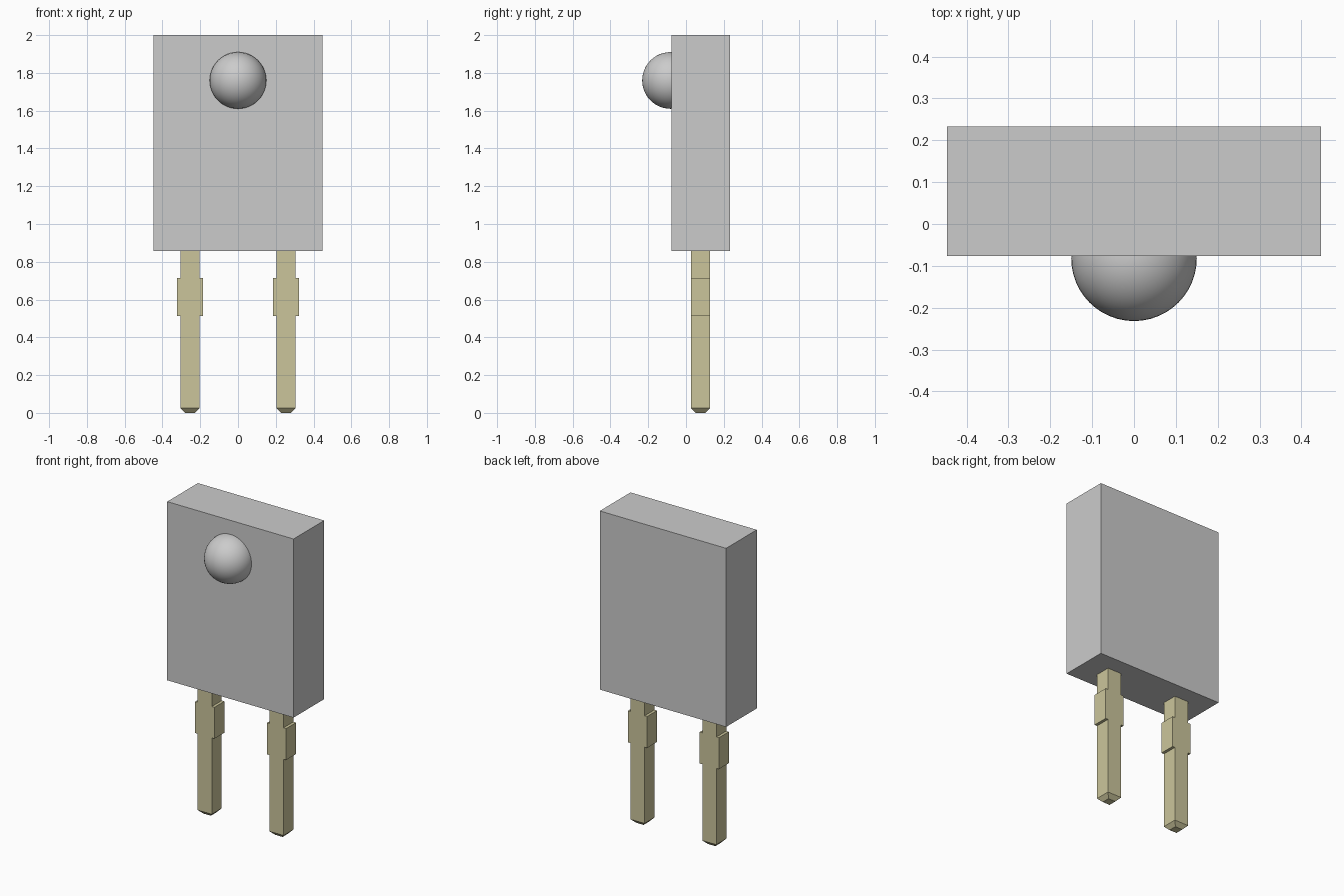
import bpy
import bmesh

cube = bpy.data.objects.get("Cube")
if cube:
    bpy.data.objects.remove(cube, do_unlink=True)


def material(name, color):
    m = bpy.data.materials.new(name)
    m.use_nodes = True
    m.diffuse_color = (*color, 1)
    m.node_tree.nodes["Principled BSDF"].inputs["Base Color"].default_value = (*color, 1)
    return m


grey = material("light grey", (0.6, 0.6, 0.6))
brass = material("pale brass", (0.6, 0.56, 0.33))


def add_object(name, bm, mat):
    bmesh.ops.recalc_face_normals(bm, faces=bm.faces)
    mesh = bpy.data.meshes.new(name)
    bm.to_mesh(mesh)
    bm.free()
    mesh.materials.append(mat)
    obj = bpy.data.objects.new(name, mesh)
    bpy.context.collection.objects.link(obj)
    return obj


def stacked_prism(name, sections, x, y, mat):
    """Join rectangular sections (half width, half depth, height) into one solid."""
    bm = bmesh.new()
    rings = [[bm.verts.new((x + sx * w, y + sy * d, z))
              for sx, sy in ((-1, -1), (1, -1), (1, 1), (-1, 1))]
             for w, d, z in sections]
    for low, high in zip(rings, rings[1:]):
        for i in range(4):
            j = (i + 1) % 4
            # Skip the sides that a collar step leaves with no area
            if (low[i].co.z != high[i].co.z
                    or abs((low[i].co - high[i].co).cross(low[j].co - low[i].co).z) > 1e-7):
                bm.faces.new((low[i], low[j], high[j], high[i]))
    bm.faces.new(rings[0])
    bm.faces.new(rings[-1])
    bmesh.ops.remove_doubles(bm, verts=bm.verts, dist=1e-5)
    return add_object(name, bm, mat)


# Rectangular housing
stacked_prism("housing", [(0.447, 0.155, 0.857), (0.447, 0.155, 2)], 0, 0.078, grey)

# Domed lens set into the front of the housing
bm = bmesh.new()
bmesh.ops.create_uvsphere(bm, u_segments=48, v_segments=24, radius=0.15)
lens = add_object("lens", bm, grey)
lens.location = (0, -0.082, 1.76)
lens.data.shade_smooth()

# Square leads with a chamfered tip and a collar that widens sideways only
half, collar = 0.05, 0.068
lead = [(0.024, 0.024, 0.004), (half, half, 0.025), (half, half, 0.513), (collar, half, 0.513),
        (collar, half, 0.714), (half, half, 0.714), (half, half, 0.87)]
lead[0] = (0.026, 0.026, 0)
for side, name in ((-1, "right_lead"), (1, "left_lead")):
    stacked_prism(name, lead, side * 0.254, 0.077, brass)
